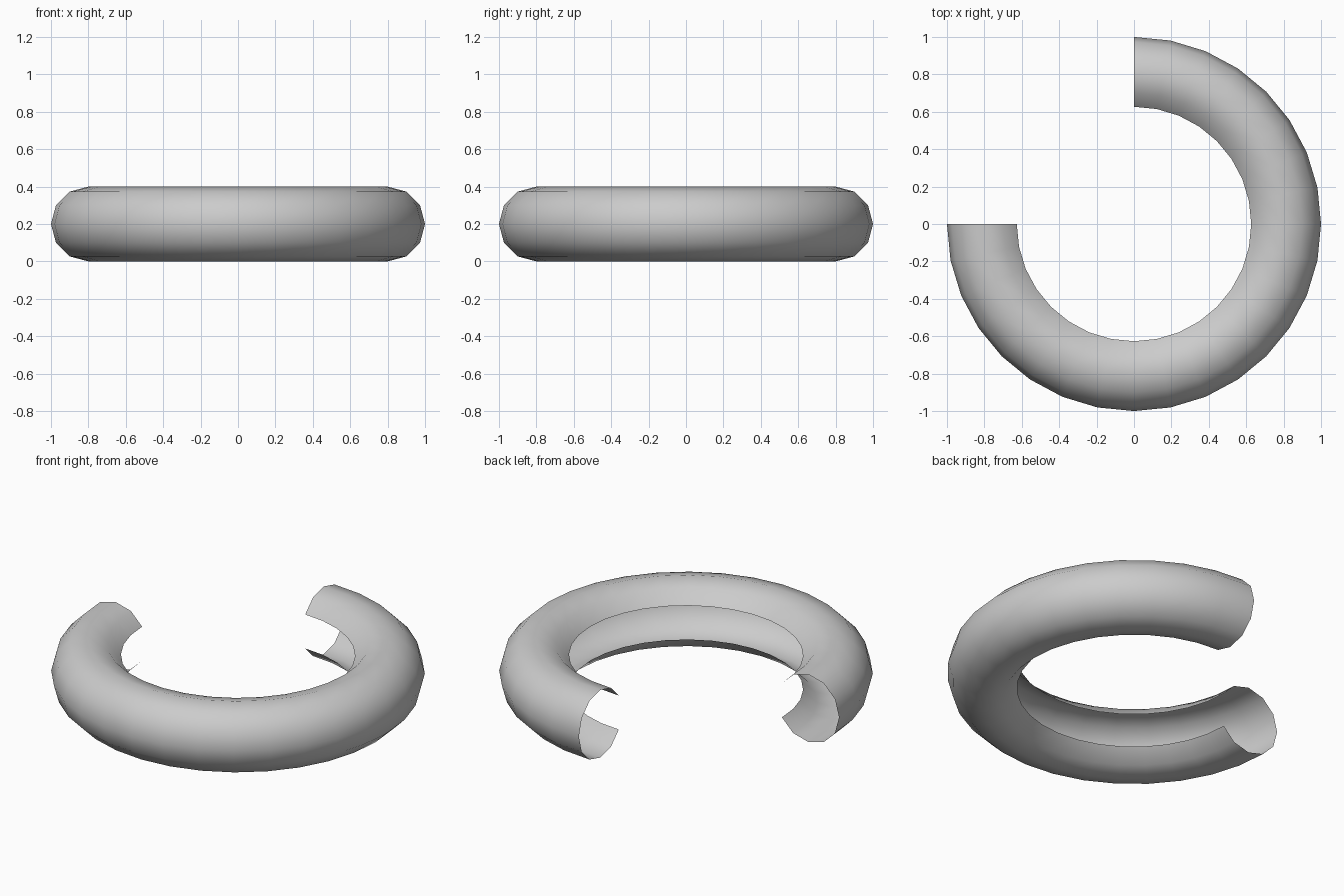
import bpy, bmesh
from math import sin, cos, radians

if "Cube" in bpy.data.objects:
    bpy.data.objects.remove(bpy.data.objects["Cube"])

MAJOR, MINOR = 0.8, 0.2
SIDES, STEPS = 12, 24

bm = bmesh.new()

# C-shaped cross-section, a 12-sided circle open towards the ring's centre
angles = [radians(-150 + i * 360 / SIDES) for i in range(SIDES - 1)]
profile = [bm.verts.new((-(MAJOR + MINOR * cos(a)), 0, MINOR + MINOR * sin(a)))
           for a in angles]
edges = [bm.edges.new(pair) for pair in zip(profile, profile[1:])]

# Sweep it three quarters of the way round
bmesh.ops.spin(bm, geom=profile + edges, cent=(0, 0, 0), axis=(0, 0, 1),
               angle=radians(270), steps=STEPS)

# Make the normals point away from the tube's centre line
bm.normal_update()
for f in bm.faces:
    c = f.calc_center_median()
    core = c.xy.normalized().to_3d() * MAJOR
    core.z = MINOR
    if f.normal.dot(c - core) < 0:
        f.normal_flip()
    f.smooth = True

# Open ring channel
mesh = bpy.data.meshes.new("ring_channel")
bm.to_mesh(mesh)
bm.free()
ring = bpy.data.objects.new("ring_channel", mesh)
bpy.context.collection.objects.link(ring)
